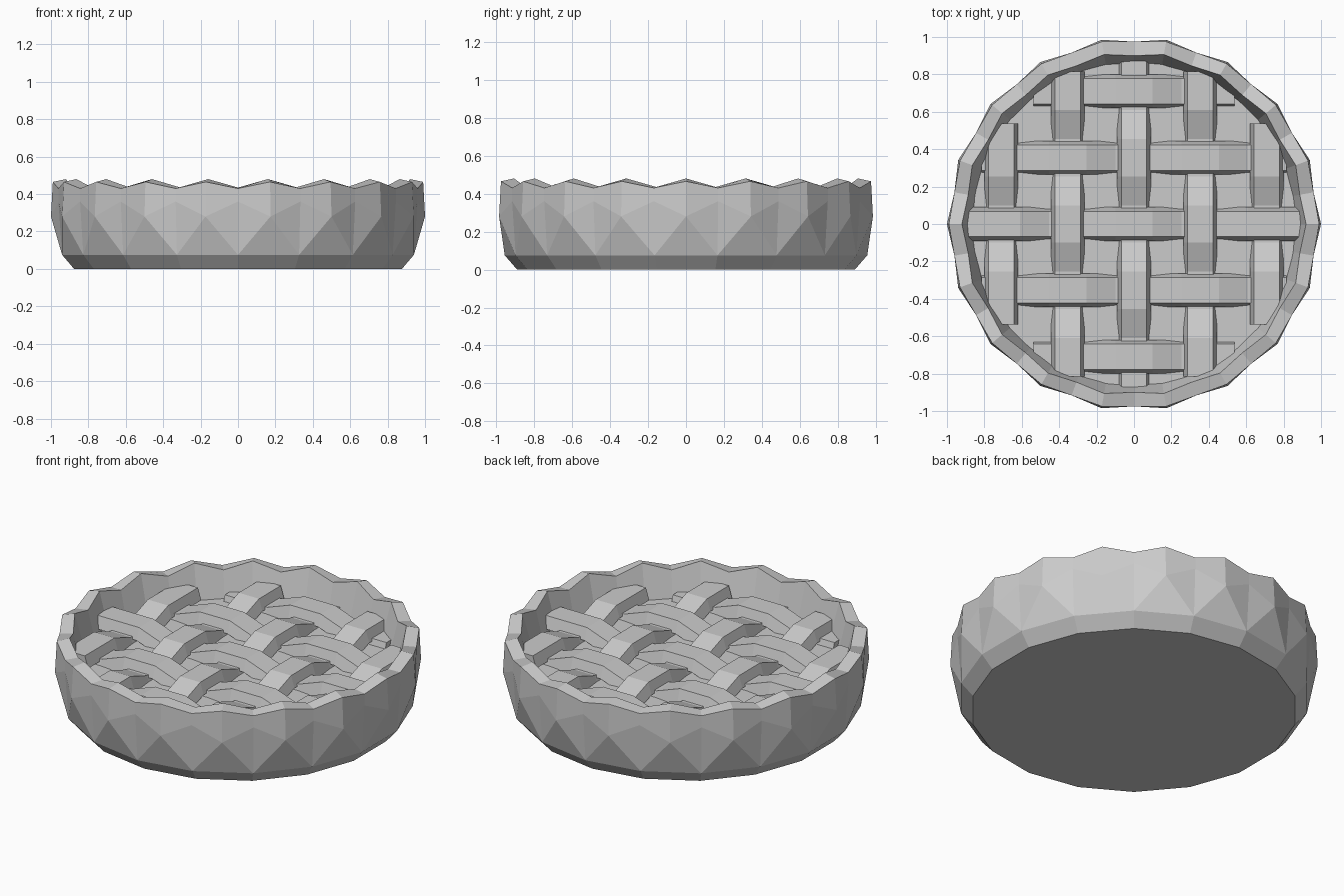
import bpy, bmesh
from math import sin, cos, pi, sqrt

cube = bpy.data.objects.get("Cube")
if cube:
    bpy.data.objects.remove(cube)

grey = bpy.data.materials.new("pastry grey")
grey.use_nodes = True
COLOUR = (0.6, 0.6, 0.6, 1)
grey.diffuse_color = COLOUR
grey.node_tree.nodes["Principled BSDF"].inputs["Base Color"].default_value = COLOUR


def finish(bm, name):
    bmesh.ops.recalc_face_normals(bm, faces=bm.faces)
    mesh = bpy.data.meshes.new(name)
    bm.to_mesh(mesh)
    bm.free()
    mesh.materials.append(grey)
    obj = bpy.data.objects.new(name, mesh)
    bpy.context.collection.objects.link(obj)
    return obj


# Crust shell: rings alternate between dips (even) and peaks (odd)
N = 36
bm = bmesh.new()


def ring(dip, peak, step=1):
    verts = []
    for k in range(0, N, step):
        r, z = peak if k % 2 else dip
        a = pi / 2 + 2 * pi * k / N
        verts.append(bm.verts.new((r * cos(a), r * sin(a), z)))
    return verts


def bridge(lower, upper):
    n = len(lower)
    for i in range(n):
        j = (i + 1) % n
        bm.faces.new((lower[i], lower[j], upper[j], upper[i]))


base = ring((0.89, 0), None, 2)
foot = ring((0.955, 0.075), None, 2)
bulge = ring((0.975, 0.36), (1.0, 0.28))
rim_outer = ring((0.975, 0.43), (0.99, 0.465))
rim_inner = ring((0.9, 0.435), (0.92, 0.48))
inside = ring((0.85, 0.22), (0.85, 0.22))

bm.faces.new(base)
bridge(base, foot)
for i, v in enumerate(foot):
    k = 2 * i
    left, mid, right = bulge[k - 1], bulge[k], bulge[k + 1]
    bm.faces.new((v, right, mid))
    bm.faces.new((v, mid, left))
    bm.faces.new((v, foot[(i + 1) % len(foot)], right))
bridge(bulge, rim_outer)
bridge(rim_outer, rim_inner)
bridge(rim_inner, inside)
bm.faces.new(inside)
finish(bm, "pie_crust")

# Filling under the lattice
bm = bmesh.new()
bmesh.ops.create_cone(bm, cap_ends=True, segments=N, radius1=0.87, radius2=0.88, depth=0.06)
bmesh.ops.translate(bm, verts=bm.verts, vec=(0, 0, 0.25))
finish(bm, "pie_filling")

# Woven lattice strips
SPACING, HALF_FLAT = 0.355, 0.1
HIGH, LOW, THICK = 0.37, 0.315, 0.07
SECTION = ((-0.09, -THICK), (-0.068, 0), (0.068, 0), (0.09, -THICK))


def strip(name, index, over_parity, along_x):
    offset = index * SPACING
    end = sqrt(0.89 ** 2 - offset ** 2)
    path = []
    for j in range(-2, 3):
        z = HIGH if (index + j) % 2 == over_parity else LOW
        for side in (-1, 1):
            t = j * SPACING + side * HALF_FLAT
            if abs(t) < end - 0.02:
                path.append((t, z))
    path = [(-end, path[0][1])] + path + [(end, path[-1][1])]
    bm = bmesh.new()
    loops = []
    for t, z in path:
        loop = []
        for w, h in SECTION:
            p = (t, offset + w) if along_x else (offset + w, t)
            loop.append(bm.verts.new((p[0], p[1], z + h)))
        loops.append(loop)
    for a, b in zip(loops, loops[1:]):
        bridge_faces = [(a[i], a[(i + 1) % 4], b[(i + 1) % 4], b[i]) for i in range(4)]
        for f in bridge_faces:
            bm.faces.new(f)
    bm.faces.new(loops[0])
    bm.faces.new(loops[-1])
    finish(bm, name)


for i in range(-2, 3):
    strip(f"lattice_across_{i + 3}", i, 0, True)
    strip(f"lattice_lengthwise_{i + 3}", i, 1, False)
